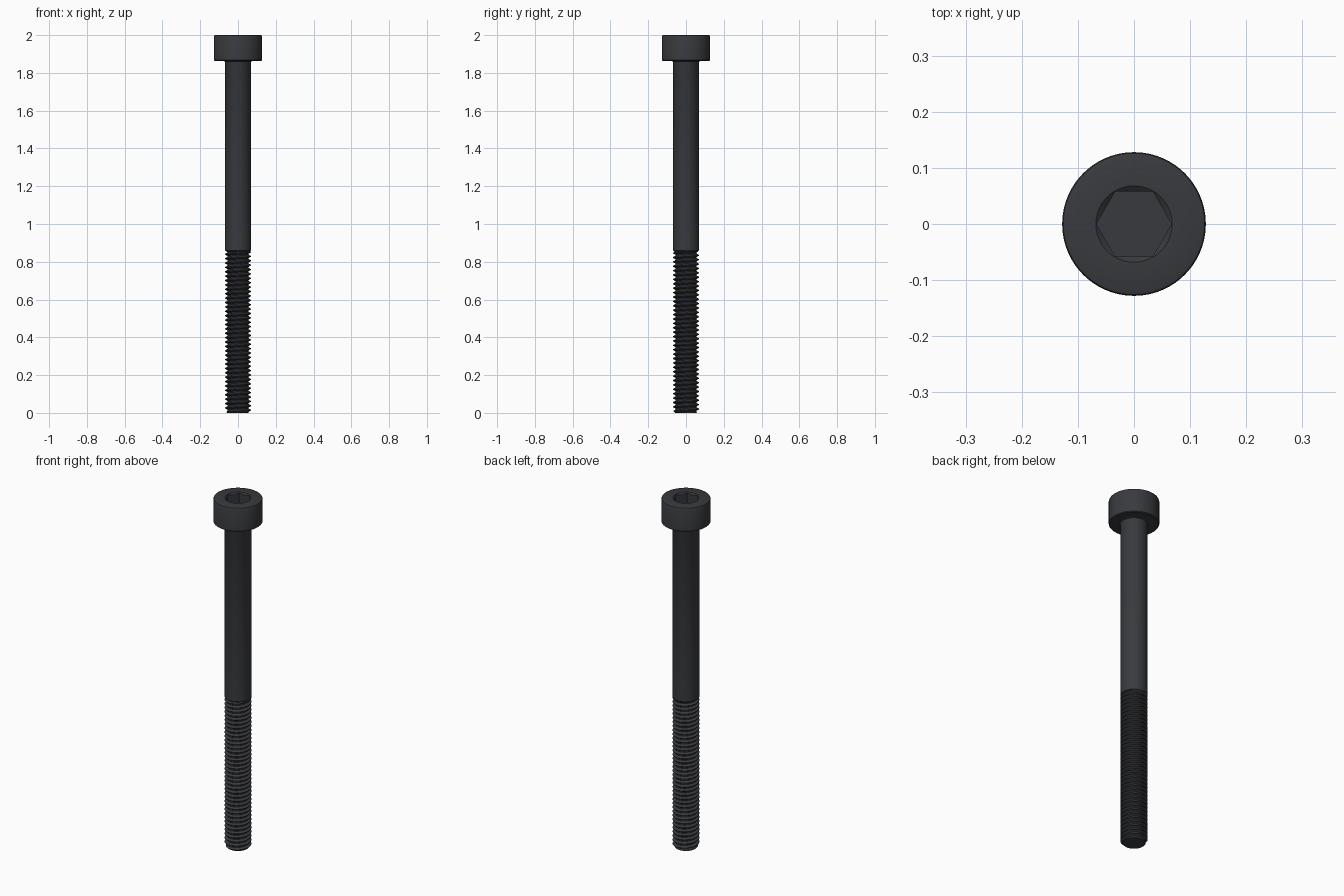
import bpy, bmesh
from math import pi, cos, sin, radians

if "Cube" in bpy.data.objects:
    bpy.data.objects.remove(bpy.data.objects["Cube"])

SEG = 96
R_HEAD, R_SHANK, R_ROOT = 0.128, 0.0695, 0.0565
Z_HEAD, Z_THREAD, PITCH = 1.863, 0.855, 0.02326
R_HEX, SOCKET_Z = 0.058, 1.935

mat = bpy.data.materials.new("black_steel")
mat.diffuse_color = (0.04, 0.042, 0.047, 1)
mat.use_nodes = True
mat.node_tree.nodes["Principled BSDF"].inputs["Base Color"].default_value = mat.diffuse_color


def skin(name, rows, shift=0):
    """Skin rows of SEG points; shift rows at the seam to make a helix."""
    bm = bmesh.new()
    v = [[bm.verts.new(p) for p in row] for row in rows]
    for i in range(len(v) - 1):
        for j in range(SEG):
            s, n = (shift, 0) if j == SEG - 1 else (0, j + 1)
            if i + 1 + s < len(v):
                bm.faces.new((v[i][j], v[i + s][n], v[i + 1 + s][n], v[i + 1][j]))
    bmesh.ops.remove_doubles(bm, verts=bm.verts, dist=1e-5)
    bmesh.ops.dissolve_degenerate(bm, edges=bm.edges, dist=1e-5)
    bmesh.ops.delete(bm, geom=[x for x in bm.verts if not x.link_faces], context='VERTS')
    bmesh.ops.recalc_face_normals(bm, faces=bm.faces)
    me = bpy.data.meshes.new(name)
    bm.to_mesh(me)
    bm.free()
    me.materials.append(mat)
    ob = bpy.data.objects.new(name, me)
    bpy.context.collection.objects.link(ob)
    bpy.ops.object.select_all(action='DESELECT')
    ob.select_set(True)
    bpy.context.view_layer.objects.active = ob
    bpy.ops.object.shade_smooth_by_angle(angle=radians(30))
    return ob


def polar(r, a, z):
    return (r * cos(a), r * sin(a), z)


angles = [2 * pi * j / SEG for j in range(SEG)]


def hex_r(a):
    return R_HEX / cos((a % (pi / 3)) - pi / 6)


# Plain shank with a chamfered lower end, and the cylindrical head
profile = [(R_ROOT - 0.002, Z_THREAD - 0.005), (R_SHANK, Z_THREAD + 0.006),
           (R_SHANK, Z_HEAD - 0.006), (R_SHANK + 0.002, Z_HEAD - 0.002),
           (R_SHANK + 0.006, Z_HEAD), (R_HEAD - 0.004, Z_HEAD),
           (R_HEAD, Z_HEAD + 0.004), (R_HEAD, 1.993), (R_HEAD - 0.002, 1.998),
           (R_HEAD - 0.007, 2.0)]
rows = [[polar(r, a, z) for a in angles] for r, z in profile]
# Hexagonal socket with a conical lead-in
r_lead = R_HEX / cos(pi / 6) + 0.001
rows.append([polar(r_lead, a, 2.0) for a in angles])
rows.append([polar(hex_r(a), a, 2.0 - (r_lead - hex_r(a)) * 0.8) for a in angles])
rows.append([polar(hex_r(a), a, SOCKET_Z) for a in angles])
rows.append([(0, 0, SOCKET_Z)] * SEG)
skin("head_and_shank", rows)


# Helical thread, pointed end chamfered and closed
def thread_r(z, a):
    t = (z / PITCH - a / (2 * pi)) % 1
    if t < 0.25:
        f = 0
    elif t < 0.5625:
        f = (t - 0.25) / 0.3125
    elif t < 0.6875:
        f = 1
    else:
        f = (1 - t) / 0.3125
    return min(R_ROOT + (R_SHANK - R_ROOT) * f, 0.057 + z)


def thread_point(raw, a):
    if raw < -1.5 * PITCH:
        return (0, 0, 0)
    z = min(max(raw, 0), Z_THREAD)
    return polar(thread_r(z, a), a, z)


steps = (0.0001, 0.25, 0.5625, 0.6875)
rows = [[thread_point(PITCH * (k + f + a / (2 * pi)), a) for a in angles]
        for k in range(-4, int(Z_THREAD / PITCH) + 3) for f in steps]
# The seam joins each turn to the next one up
skin("thread", rows, shift=len(steps))
